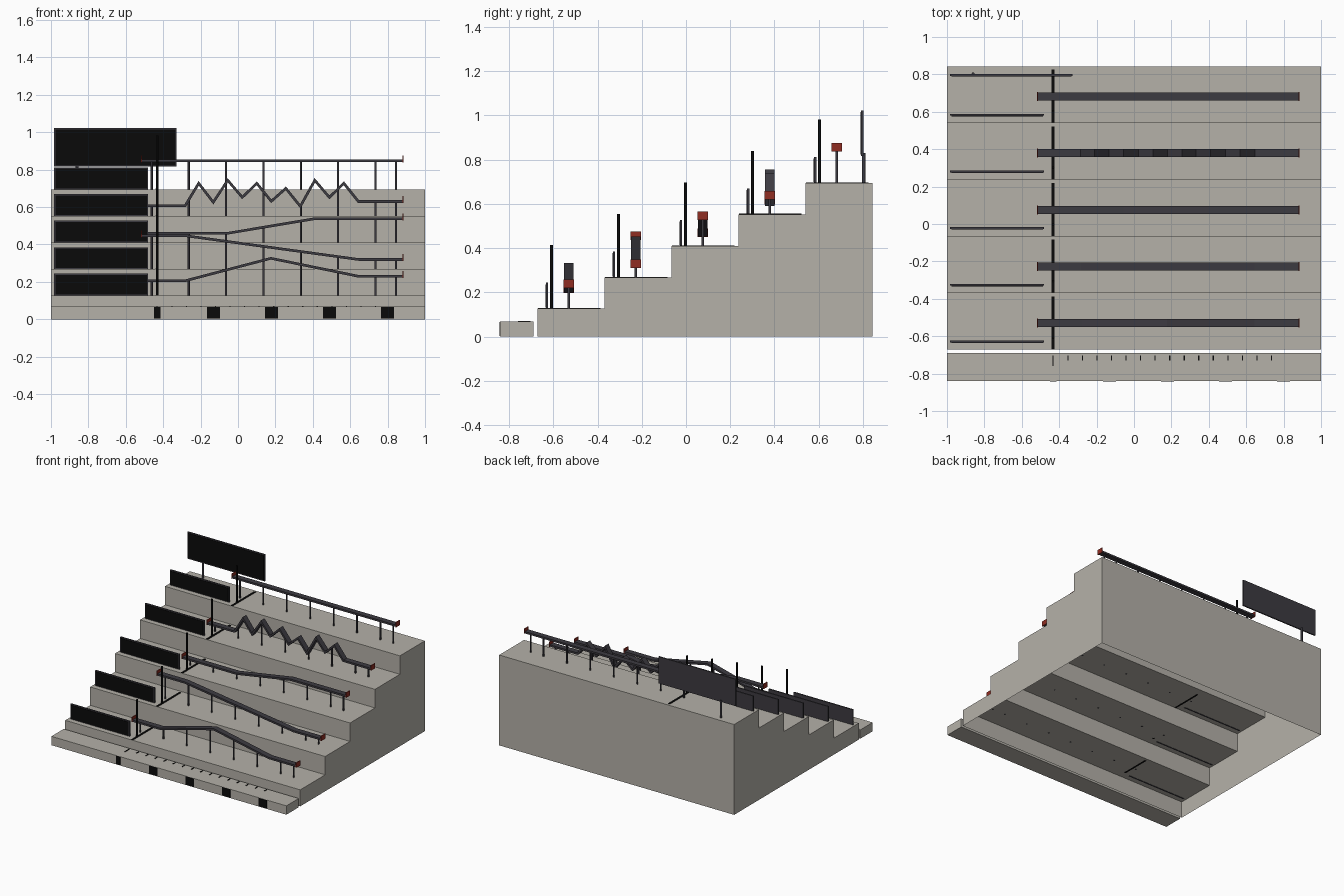
import bpy, bmesh
from mathutils import Vector

cube = bpy.data.objects.get("Cube")
if cube:
    bpy.data.objects.remove(cube, do_unlink=True)


def material(name, r, g, b):
    m = bpy.data.materials.new(name)
    m.use_nodes = True
    m.diffuse_color = (r, g, b, 1)
    m.node_tree.nodes["Principled BSDF"].inputs["Base Color"].default_value = (r, g, b, 1)
    return m


CONCRETE = material("warm grey concrete", 0.46, 0.44, 0.395)
BLACK = material("black", 0.003, 0.003, 0.003)
STEEL = material("dark grey steel", 0.046, 0.043, 0.053)
RED = material("dull red", 0.28, 0.026, 0.016)


def add_object(name, bm, mat):
    bmesh.ops.recalc_face_normals(bm, faces=bm.faces)
    mesh = bpy.data.meshes.new(name)
    bm.to_mesh(mesh)
    bm.free()
    mesh.materials.append(mat)
    ob = bpy.data.objects.new(name, mesh)
    bpy.context.collection.objects.link(ob)
    return ob


def box(name, x, y, z, mat):
    """Box from (low, high) ranges on each axis."""
    bm = bmesh.new()
    bmesh.ops.create_cube(bm, size=1)
    for v in bm.verts:
        v.co = [(r[0] + r[1]) / 2 + c * (r[1] - r[0]) for r, c in zip((x, y, z), v.co)]
    return add_object(name, bm, mat)


def post(name, x, y, z0, z1, mat, radius=0.006):
    bm = bmesh.new()
    bmesh.ops.create_cone(bm, cap_ends=True, segments=10, radius1=radius, radius2=radius, depth=z1 - z0)
    bmesh.ops.translate(bm, verts=bm.verts, vec=(x, y, (z0 + z1) / 2))
    ob = add_object(name, bm, mat)
    for p in ob.data.polygons:
        p.use_smooth = abs(p.normal.z) < 0.5


def rail(name, path, y, mat, width=0.043, thick=0.014):
    """Flat bar swept along an x-z path with mitred corners."""
    pts = [Vector(p) for p in path]
    bm = bmesh.new()
    rings = []
    for i, p in enumerate(pts):
        a = (p - pts[i - 1]).normalized() if i else None
        b = (pts[i + 1] - p).normalized() if i < len(pts) - 1 else None
        a, b = a or b, b or a
        t = (a + b).normalized()
        n = Vector((-t.y, t.x)) * (thick / 2 / max(t.dot(a), 0.4))
        ring = [(p + n * s, w) for s, w in ((-1, -1), (-1, 1), (1, 1), (1, -1))]
        rings.append([bm.verts.new((q.x, y + w * width / 2, q.y)) for q, w in ring])
    for r, s in zip(rings, rings[1:]):
        for k in range(4):
            bm.faces.new((r[k], r[(k + 1) % 4], s[(k + 1) % 4], s[k]))
    bm.faces.new(rings[0])
    bm.faces.new(rings[-1])
    add_object(name, bm, mat)


def height_at(path, x):
    for (x0, z0), (x1, z1) in zip(path, path[1:]):
        if x0 <= x <= x1:
            return z0 + (z1 - z0) * (x - x0) / (x1 - x0)
    return path[-1][1]


def sign(name, x, y, z):
    """Steel board with a black panel on its front."""
    box(name, x, (y - 0.005, y + 0.005), z, STEEL)
    e = 0.007
    box(name + "_panel", (x[0] + e, x[1] - e), (y - 0.008, y - 0.005), (z[0] + e, z[1] - e), BLACK)


# Terraces: stepped shell, open underneath
FRONT, BACK, DEPTH = -0.672, 0.843, 0.303
LEVELS = [0.127, 0.268, 0.41, 0.553, 0.695]
profile = [(FRONT, 0)]
for i, z in enumerate(LEVELS):
    profile += [(FRONT + i * DEPTH, z), (FRONT + (i + 1) * DEPTH, z)]
profile.append((BACK, 0))
bm = bmesh.new()
left, right = [[bm.verts.new((x, y, z)) for y, z in profile] for x in (1, -1)]
for i in range(len(profile) - 1):
    bm.faces.new((left[i], left[i + 1], right[i + 1], right[i]))
bm.faces.new(left)
bm.faces.new(right)
add_object("terraces", bm, CONCRETE)

# Front kerb with black blocks and measuring ticks
KERB = 0.068
box("kerb", (-1, 1), (-0.84, -0.69), (0, KERB), CONCRETE)
for i, (x, w) in enumerate([(-0.432, 0.018)] + [(-0.131 + 0.31 * k, 0.035) for k in range(4)]):
    box(f"kerb_block_{i + 1}", (x - w, x + w), (-0.843, -0.839), (0.004, KERB - 0.001), BLACK)
for i in range(15):
    x = -0.353 + 0.0777 * i
    box(f"kerb_tick_{i + 1}", (x - 0.003, x + 0.003), (-0.729, -0.702), (KERB, KERB + 0.004), BLACK)
box("kerb_start_tick", (-0.436, -0.43), (-0.76, -0.702), (KERB, KERB + 0.004), BLACK)

# Rail shapes, lowest terrace first
X0, X1 = -0.515, 0.882
zigzag = [(X0, 0.607), (-0.283, 0.607)]
peaks = [0.727, 0.626, 0.743, 0.652, 0.727, 0.631, 0.70, 0.604, 0.743, 0.652, 0.727, 0.63]
zigzag += [(-0.21 + 0.0776 * i, z) for i, z in enumerate(peaks)] + [(X1, 0.63)]
PATHS = [
    [(X0, 0.207), (-0.278, 0.207), (0.176, 0.326), (0.644, 0.23), (X1, 0.23)],
    [(X0, 0.447), (-0.283, 0.447), (0.644, 0.32), (X1, 0.32)],
    [(X0, 0.46), (-0.055, 0.46), (0.406, 0.537), (X1, 0.537)],
    zigzag,
    [(X0, 0.847), (X1, 0.847)],
]
POST_X = [-0.461, -0.263, -0.064, 0.136, 0.336, 0.535, 0.735, 0.845]

# Fittings on every terrace
for i, (level, path) in enumerate(zip(LEVELS, PATHS)):
    n = i + 1
    y0 = FRONT + i * DEPTH
    y = y0 + 0.142
    base = level - 0.002
    rail(f"rail_{n}", path, y, STEEL)
    for k, x in enumerate(POST_X):
        post(f"rail_{n}_post_{k + 1}", x, y, base, height_at(path, x), STEEL)
    for side, (x, z) in (("right", path[0]), ("left", path[-1])):
        box(f"rail_{n}_{side}_stop", (x - 0.003, x + 0.003), (y - 0.024, y + 0.024),
            (z - 0.009, z + 0.029), RED)
    box(f"start_line_{n}", (-0.441, -0.425), (y0 + 0.002, y0 + 0.285), (level, level + 0.003), BLACK)
    post(f"start_pole_{n}", -0.433, y0 + 0.064, base, level + 0.287, BLACK, 0.007)
    sign(f"terrace_sign_{n}", (-0.984, -0.48), y0 + 0.044, (base, level + 0.117))

# Large sign at the back
sign("main_sign", (-0.984, -0.328), 0.797, (0.816, 1.022))
post("main_sign_post", -0.86, 0.803, LEVELS[-1] - 0.002, 0.83, STEEL, 0.008)
